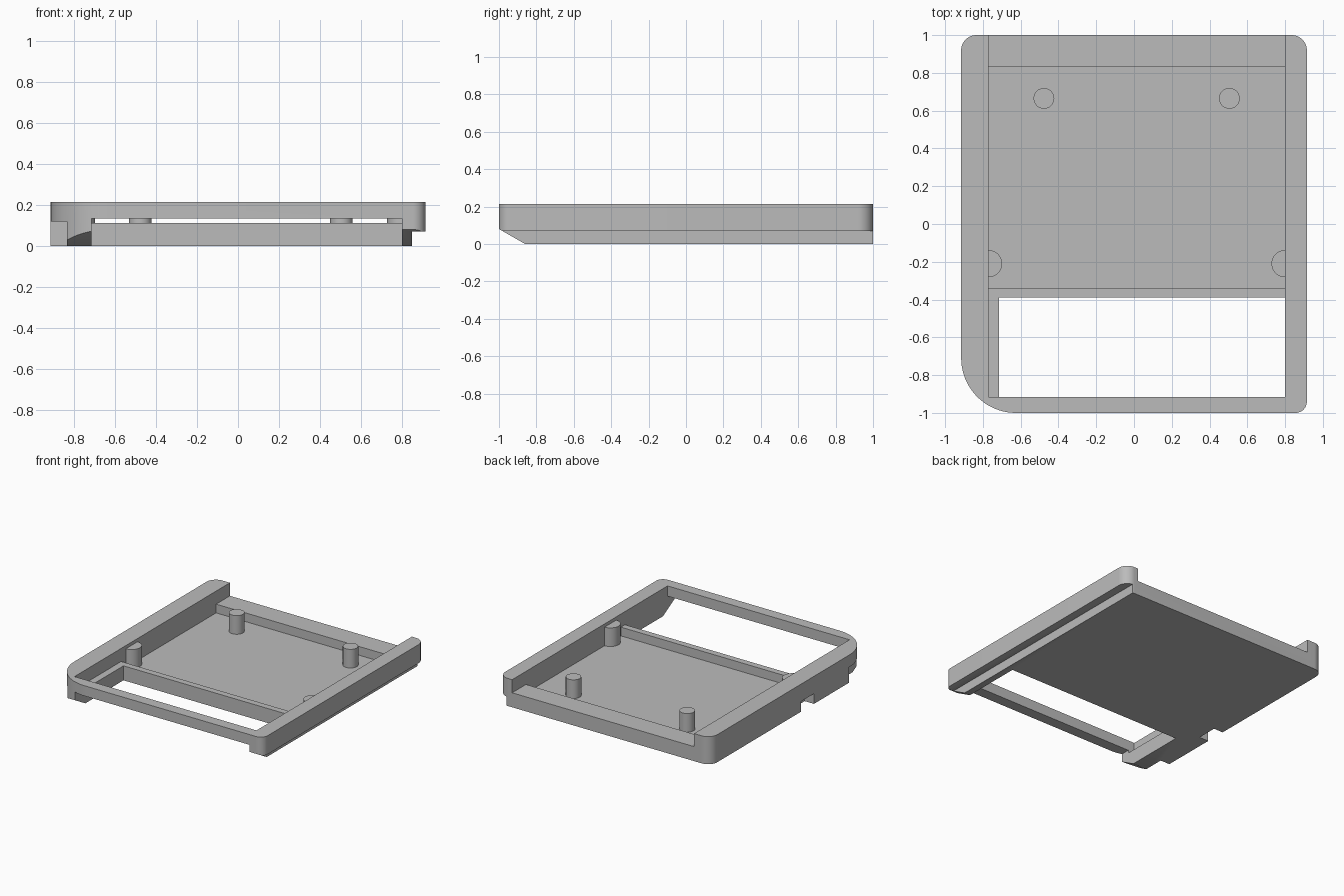
import bpy, bmesh, math

if "Cube" in bpy.data.objects:
    bpy.data.objects.remove(bpy.data.objects["Cube"], do_unlink=True)

grey = bpy.data.materials.new("grey_plastic")
grey.use_nodes = True
grey.diffuse_color = (0.5, 0.5, 0.5, 1)
grey.node_tree.nodes["Principled BSDF"].inputs["Base Color"].default_value = (0.5, 0.5, 0.5, 1)

TOP, LEDGE, FLOOR, POST_TOP = 0.215, 0.113, 0.045, 0.19
LEFT, RIGHT = -0.77, 0.80          # pocket sides


def prism(name, points, start, end, axis="z"):
    """Extrude an outline along z, or a (y, z) outline along x."""
    def place(p, t):
        return (p[0], p[1], t) if axis == "z" else (t, p[0], p[1])
    bm = bmesh.new()
    low = [bm.verts.new(place(p, start)) for p in points]
    high = [bm.verts.new(place(p, end)) for p in points]
    bm.faces.new(low)
    bm.faces.new(high)
    n = len(points)
    for i in range(n):
        j = (i + 1) % n
        bm.faces.new((low[i], low[j], high[j], high[i]))
    bmesh.ops.recalc_face_normals(bm, faces=bm.faces)
    mesh = bpy.data.meshes.new(name)
    bm.to_mesh(mesh)
    bm.free()
    mesh.materials.append(grey)
    obj = bpy.data.objects.new(name, mesh)
    bpy.context.collection.objects.link(obj)
    return obj


def box(name, x0, x1, y0, y1, z0, z1):
    return prism(name, [(x0, y0), (x1, y0), (x1, y1), (x0, y1)], z0, z1)


def arc(cx, cy, r, a0, a1, steps):
    angles = [math.radians(a0 + (a1 - a0) * i / steps) for i in range(steps + 1)]
    return [(cx + r * math.cos(a), cy + r * math.sin(a)) for a in angles]


def activate(obj):
    bpy.ops.object.select_all(action="DESELECT")
    obj.select_set(True)
    bpy.context.view_layer.objects.active = obj


def cut(target, cutter):
    activate(target)
    mod = target.modifiers.new("cut", "BOOLEAN")
    mod.operation, mod.solver, mod.object = "DIFFERENCE", "EXACT", cutter
    bpy.ops.object.modifier_apply(modifier=mod.name)
    bpy.data.objects.remove(cutter, do_unlink=True)


# Rounded outer block with one large front corner
X, Y = 0.915, 1.0
outline = []
for sx, sy, r, a in ((1, 1, 0.08, 0), (-1, 1, 0.08, 90),
                     (-1, -1, 0.29, 180), (1, -1, 0.06, 270)):
    outline += arc(sx * (X - r), sy * (Y - r), r, a, a + 90, 20)
tray = prism("tray", outline, 0, TOP)

# Open pocket above the ledges, deep pocket, and front window
cut(tray, box("open_pocket", LEFT, RIGHT, -0.915, 1.2, LEDGE, 0.4))
cut(tray, box("deep_pocket", LEFT, RIGHT, -0.34, 0.83, FLOOR, 0.4))
cut(tray, box("front_window", -0.715, RIGHT, -1.2, -0.39, -0.1, 0.135))

# Underside: front chamfer, side rebate and two side notches
cut(tray, prism("front_chamfer", [(-1.14, 0.16), (-0.825, -0.02), (-1.14, -0.02)],
                -1.2, 1.2, axis="x"))
cut(tray, box("side_rebate", 0.85, 1.2, -1.2, 1.2, -0.1, 0.07))
cut(tray, box("corner_notch", -1.2, -0.835, -1.2, -0.70, -0.1, 0.12))
cut(tray, box("side_notch", -1.2, -0.835, -0.27, -0.11, -0.1, 0.08))

# Round posts, and half posts against the walls
parts = [tray]
for side, cx in (("right", -0.477), ("left", 0.505)):
    parts.append(prism("back_post_" + side, arc(cx, 0.665, 0.055, 0, 345, 23),
                       FLOOR - 0.01, POST_TOP))
for side, cx, a in (("right", LEFT, -90), ("left", RIGHT, 90)):
    parts.append(prism("half_post_" + side, arc(cx, -0.21, 0.072, a, a + 180, 16),
                       FLOOR - 0.01, POST_TOP))

for part in parts:
    activate(part)
    bpy.ops.object.shade_smooth_by_angle(angle=math.radians(30))
